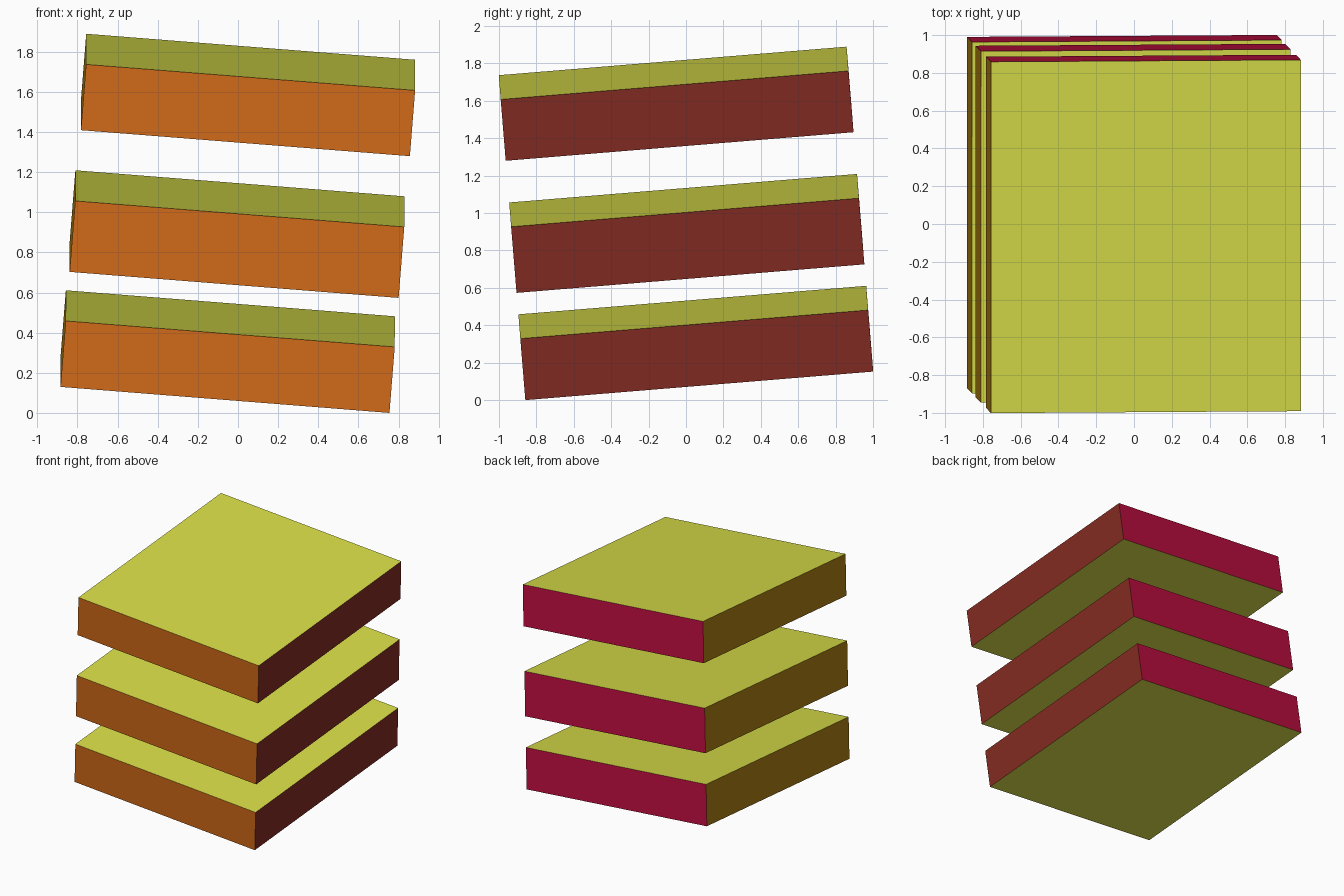
import bpy
from mathutils import Matrix, Vector

if "Cube" in bpy.data.objects:
    bpy.data.objects.remove(bpy.data.objects["Cube"])

# Colours, one per side of a slab
COLOURS = {
    "yellow": (0.69, 0.73, 0.065, 1),
    "orange": (0.69, 0.155, 0.01, 1),
    "dark_red": (0.23, 0.025, 0.016, 1),
    "crimson": (0.48, 0.004, 0.047, 1),
    "ochre": (0.42, 0.21, 0.006, 1),
}
materials = []
for name, colour in COLOURS.items():
    m = bpy.data.materials.new(name)
    m.diffuse_color = colour
    m.use_nodes = True
    m.node_tree.nodes["Principled BSDF"].inputs["Base Color"].default_value = m.diffuse_color
    materials.append(m)

# Shared tilted axes of the stack
W = Vector((0.079, -0.0815, 0.9935)).normalized()
U = Vector((1.64, 0.01, -0.1275))
U = (U - W * U.dot(W)).normalized()
V = W.cross(U)
TILT = Matrix((U, V, W)).transposed().to_4x4()
WIDTH, DEPTH = 1.645, 1.866
LOW_CORNER = Vector((0.755, -0.859, 0.0))  # front right bottom corner
BASE = LOW_CORNER - U * WIDTH / 2 + V * DEPTH / 2


def side_material(n):
    if abs(n.z) > 0.5:
        return 0
    if abs(n.y) > 0.5:
        return 1 if n.y < 0 else 3
    return 2 if n.x > 0 else 4


def slab(name, offset, height):
    bpy.ops.mesh.primitive_cube_add(size=1)
    ob = bpy.context.object
    ob.name = name
    for m in materials:
        ob.data.materials.append(m)
    for p in ob.data.polygons:
        p.material_index = side_material(p.normal)
    ob.data.transform(Matrix.Diagonal((WIDTH, DEPTH, height, 1)))
    ob.matrix_world = Matrix.Translation(BASE + W * (offset + height / 2)) @ TILT


# Three slabs stacked with gaps
slab("bottom_slab", 0.0, 0.331)
slab("middle_slab", 0.577, 0.356)
slab("top_slab", 1.288, 0.330)
